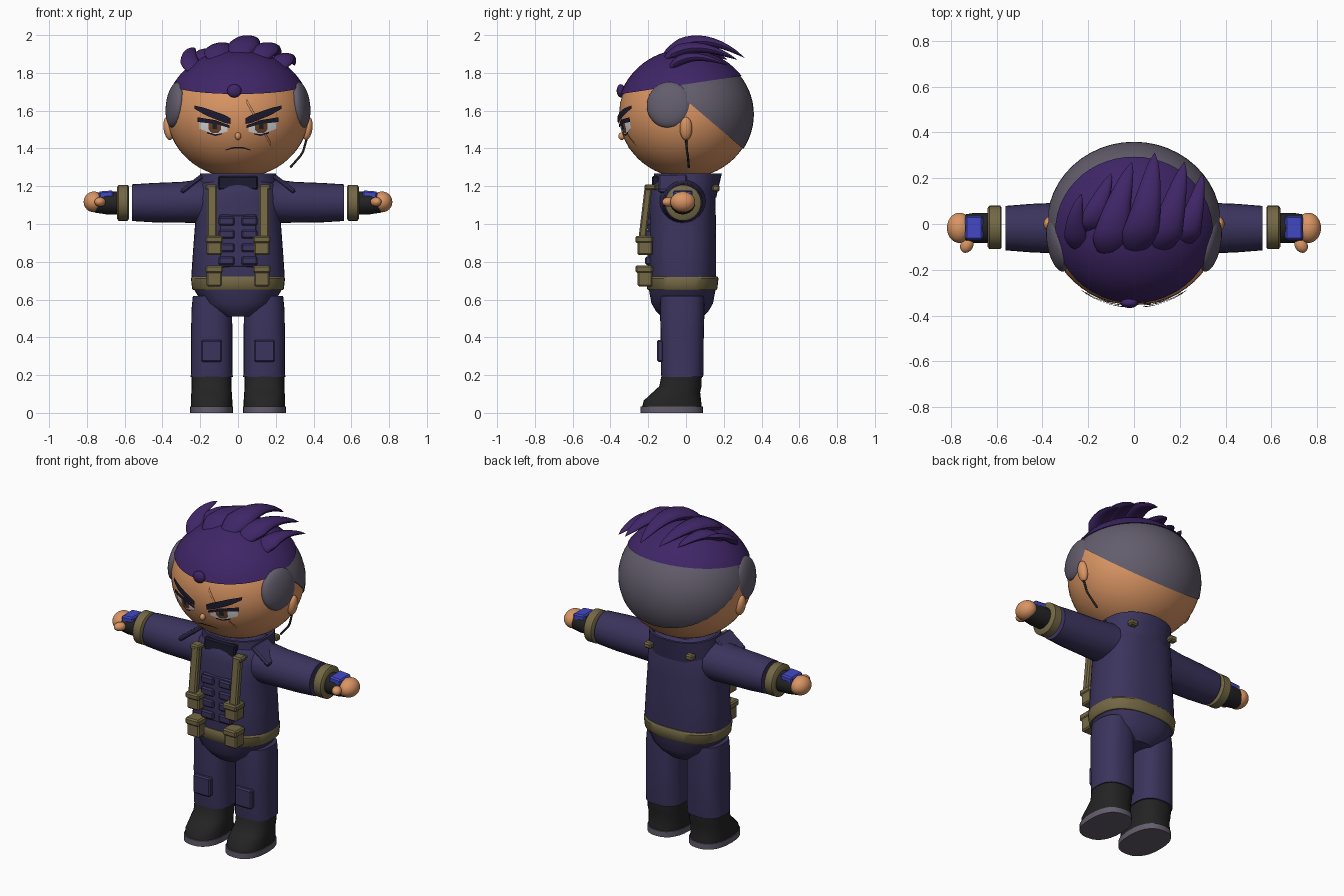
import bpy, bmesh, math
from mathutils import Matrix, Vector, Euler

if "Cube" in bpy.data.objects:
    bpy.data.objects.remove(bpy.data.objects["Cube"])


def material(name, r, g, b):
    m = bpy.data.materials.new(name)
    m.use_nodes = True
    m.diffuse_color = (r, g, b, 1)
    m.node_tree.nodes["Principled BSDF"].inputs["Base Color"].default_value = (r, g, b, 1)
    return m


SKIN = material("skin", .70, .30, .125)
PURPLE = material("purple hair", .050, .019, .135)
NAVY = material("navy cloth", .044, .034, .110)
DARK = material("dark navy", .012, .011, .028)
KHAKI = material("khaki webbing", .175, .140, .060)
BLACK = material("black leather", .017, .017, .017)
GREY = material("shaved grey", .125, .110, .150)
BLUE = material("blue plate", .055, .065, .55)
WHITE = material("eye white", .75, .75, .78)
BROWN = material("iris brown", .16, .06, .025)


def finish(name, bm, mat, angle=38, fix=True):
    if fix:
        bmesh.ops.recalc_face_normals(bm, faces=bm.faces)
    me = bpy.data.meshes.new(name)
    bm.to_mesh(me)
    bm.free()
    me.materials.append(mat)
    me.shade_smooth()
    me.set_sharp_from_angle(angle=math.radians(angle))
    ob = bpy.data.objects.new(name, me)
    bpy.context.collection.objects.link(ob)
    return ob


def loft(name, mat, axis, secs, power=2.0, n=28, caps=True):
    """Skin superellipse rings (cx, cy, cz, a, b) stacked along an axis."""
    bm = bmesh.new()
    i, j = {"x": (1, 2), "y": (0, 2), "z": (0, 1)}[axis]
    rings = []
    for cx, cy, cz, a, b in secs:
        ring = []
        for k in range(n):
            t = 2 * math.pi * k / n
            p = Vector((cx, cy, cz))
            c, s = math.cos(t), math.sin(t)
            p[i] += a * math.copysign(abs(c) ** (2 / power), c)
            p[j] += b * math.copysign(abs(s) ** (2 / power), s)
            ring.append(bm.verts.new(p))
        rings.append(ring)
    for r0, r1 in zip(rings, rings[1:]):
        for k in range(n):
            m = (k + 1) % n
            bm.faces.new((r0[k], r0[m], r1[m], r1[k]))
    if caps:
        bm.faces.new(rings[0])
        bm.faces.new(rings[-1])
    return finish(name, bm, mat)


def box(name, mat, pos, size, rot=(0, 0, 0), bevel=.008):
    bm = bmesh.new()
    bmesh.ops.create_cube(bm, size=1, matrix=Matrix.Diagonal((*size, 1)))
    bmesh.ops.bevel(bm, geom=bm.edges[:], offset=bevel, segments=1, affect="EDGES")
    bm.transform(Matrix.Translation(pos) @ Euler(rot).to_matrix().to_4x4())
    return finish(name, bm, mat, 30)


def ball(name, mat, pos, radii, rot=(0, 0, 0), cuts=(), u=32, v=20):
    """Ellipsoid; every cut is (point, normal) and removes the normal side."""
    bm = bmesh.new()
    bmesh.ops.create_uvsphere(bm, u_segments=u, v_segments=v, radius=1)
    bm.transform(Matrix.Translation(pos) @ Euler(rot).to_matrix().to_4x4()
                 @ Matrix.Diagonal((*radii, 1)))
    for co, no in cuts:
        bmesh.ops.bisect_plane(bm, geom=bm.verts[:] + bm.edges[:] + bm.faces[:],
                               plane_co=co, plane_no=no, clear_outer=True)
        bmesh.ops.holes_fill(bm, edges=[e for e in bm.edges if e.is_boundary])
    return finish(name, bm, mat)


HEAD, RAD = Vector((0, 0, 1.58)), Vector((.375, .354, .336))


def decal(name, mat, cols, off, side=1, n=10, rows=3):
    """Thin patch on the face from columns (x, low z, high z)."""
    bm = bmesh.new()
    grid = []
    for k in range(n + 1):
        f = k / n * (len(cols) - 1)
        q = min(int(f), len(cols) - 2)
        x, lo, hi = Vector(cols[q]).lerp(Vector(cols[q + 1]), f - q)
        line = []
        for r in range(rows + 1):
            z = lo + (hi - lo) * r / rows
            y = -RAD.y * math.sqrt(1 - (x / RAD.x) ** 2 - ((z - HEAD.z) / RAD.z) ** 2)
            line.append(bm.verts.new((x * side, y - off, z)))
        grid.append(line)
    for g0, g1 in zip(grid, grid[1:]):
        for r in range(rows):
            quad = (g0[r], g1[r], g1[r + 1], g0[r + 1])
            bm.faces.new(quad if side > 0 else quad[::-1])
    return finish(name, bm, mat, fix=False)


# Head, shaved sides and hair cap
ball("head", SKIN, HEAD, RAD, u=48, v=32)
ball("shaved_back", GREY, HEAD, RAD * 1.015, cuts=[((0, .03, 1.63), (0, -.85, -1))], u=48, v=32)
ball("hair_cap", PURPLE, HEAD, RAD * 1.03, cuts=[((0, 0, 1.74), (0, .15, -1))], u=48, v=32)
ball("forelock", PURPLE, (-.02, -.345, 1.705), (.038, .022, .035))
ball("nose", SKIN, (0, -.34, 1.465), (.016, .018, .02), u=16, v=10)

# Swept-back hair locks: start, bend, tip, width
locks = [((-.24, -.12, 1.80), (-.28, 0, 1.92), (-.23, .13, 1.93), .05),
         ((-.19, -.05, 1.83), (-.18, .05, 1.96), (-.10, .22, 1.87), .065),
         ((-.11, -.15, 1.85), (-.10, .03, 2.0), (-.01, .27, 1.87), .08),
         ((0, -.14, 1.87), (.06, .06, 2.06), (.09, .31, 1.88), .08),
         ((.11, -.13, 1.86), (.16, .03, 2.0), (.22, .27, 1.87), .075),
         ((.21, -.10, 1.81), (.25, 0, 1.94), (.30, .22, 1.84), .06)]
for start, bend, tip, width in locks:
    secs = []
    for k in range(13):
        t = k / 12
        p = Vector(start).lerp(bend, t).lerp(Vector(bend).lerp(tip, t), t)
        w = width * max(.02, min(1, math.sqrt(t * 4)) * (1 - t) ** .6 * 1.2)
        secs.append((*p, w, w * .5))
    loft("hair_lock", PURPLE, "y", secs, n=14)

# Face details, scar and mouth
decal("scar", BROWN, [(.045, 1.637, 1.665), (.175, 1.407, 1.435)], .002)
decal("scar_ridge", SKIN, [(.047, 1.641, 1.655), (.173, 1.416, 1.428)], .004)
decal("mouth", DARK, [(-.065, 1.389, 1.394), (-.03, 1.399, 1.407),
                      (.03, 1.399, 1.407), (.065, 1.389, 1.394)], .003)

# Parts that repeat on both sides
for s in (1, -1):
    decal("eye_white", WHITE, [(.055, 1.49, 1.515), (.12, 1.472, 1.535), (.205, 1.505, 1.55)], .004, s)
    decal("iris", BROWN, [(.09, 1.50, 1.525), (.105, 1.482, 1.53), (.14, 1.482, 1.538),
                          (.155, 1.50, 1.54)], .006, s)
    decal("pupil", BLACK, [(.11, 1.502, 1.53), (.136, 1.502, 1.536)], .008, s)
    decal("upper_lash", DARK, [(.045, 1.508, 1.522), (.12, 1.53, 1.55), (.215, 1.54, 1.565)], .009, s)
    decal("lower_lash", DARK, [(.085, 1.474, 1.481), (.12, 1.466, 1.475), (.165, 1.48, 1.488)], .006, s)
    decal("brow", DARK, [(.04, 1.53, 1.56), (.07, 1.535, 1.577), (.17, 1.575, 1.613),
                         (.23, 1.61, 1.627)], .012, s)
    ball("temple_pad", GREY, (s * .332, -.09, 1.63), (.045, .12, .122), (0, s * -.12, s * -.2))
    ball("ear", SKIN, (s * .368, 0, 1.505), (.026, .033, .062), (0, s * .15, 0), u=20, v=14)

    # Sleeve, cuff, glove and fist
    loft("sleeve", NAVY, "x", [(s * x, -.018, z, a, b) for x, z, a, b in
         ((.08, 1.13, .13, .11), (.2, 1.12, .12, .115), (.3, 1.115, .112, .108),
          (.45, 1.113, .106, .104), (.562, 1.113, .097, .097))])
    loft("cuff", KHAKI, "x", [(s * x, -.015, 1.112, r, r) for x, r in
         ((.578, .086), (.584, .095), (.632, .095), (.64, .084))])
    loft("glove", BLACK, "x", [(s * x, -.017, 1.112, r, r * .93) for x, r in
         ((.62, .066), (.70, .065), (.757, .056))])
    box("hand_plate", BLUE, (s * .698, -.017, 1.155), (.078, .105, .04), (0, s * .08, 0))
    ball("fist", SKIN, (s * .762, -.017, 1.117), (.055, .066, .055))
    ball("thumb", SKIN, (s * .73, -.092, 1.117), (.028, .036, .025), (0, 0, s * .5), u=16, v=12)

    # Leg, knee pad and boot
    loft("leg", NAVY, "z", [(s * .139, -.02, z, a, b) for z, a, b in
         ((.19, .112, .11), (.21, .110, .113), (.4, .110, .114), (.55, .107, .118), (.62, .10, .115))], 2.5)
    box("knee_pad", NAVY, (s * .14, -.137, .328), (.112, .035, .115))
    loft("boot", BLACK, "z", [(s * .14, y, z, a, b) for y, z, a, b in
         ((-.075, .03, .11, .158), (-.072, .065, .11, .152), (-.05, .11, .107, .125),
          (-.03, .14, .105, .112), (-.022, .205, .106, .106))], 2.4)
    loft("sole", GREY, "z", [(s * .14, -.075, z, .114, .165) for z in (0, .034)], 2.4)

    # Collar point, harness strap and buckles
    box("collar_point", NAVY, (s * .245, -.07, 1.212), (.14, .15, .025), (0, s * .65, 0))
    box("harness_strap", KHAKI, (s * .138, -.215, 1.06), (.052, .04, .28), (-.12, 0, 0))
    box("strap_buckle", KHAKI, (s * .142, -.19, 1.195), (.062, .06, .03))
    box("shoulder_strap", KHAKI, (s * .142, -.16, 1.19), (.04, .09, .022))
    box("back_buckle", KHAKI, (s * .14, .158, 1.19), (.05, .04, .035))

    # Pouches with lids and webbing rows
    for z, h in ((.885, .10), (.725, .11)):
        box("pouch", KHAKI, (s * .126, -.217, z), (.082, .08, h))
        box("pouch_lid", KHAKI, (s * .126, -.222, z + h * .33), (.092, .092, h * .36))
    for z in (1.015, .945, .875, .805):
        box("webbing_row", NAVY, (s * .06, -.198, z), (.085, .036, .046))

# Torso, belt and pelvis
loft("torso", NAVY, "z", [(0, -.02, z, a, b) for z, a, b in
     ((.67, .238, .176), (.73, .247, .18), (.9, .235, .18), (1.03, .225, .178),
      (1.14, .225, .175), (1.21, .20, .16), (1.25, .14, .12))], 2.5, 40)
box("chest_panel", NAVY, (0, -.188, .91), (.20, .03, .28))
loft("belt", KHAKI, "z", [(0, -.02, z, a, a - .057) for z, a in
     ((.65, .236), (.658, .243), (.712, .249), (.722, .243))], 2.5, 40)
loft("pelvis", NAVY, "z", [(0, -.02, z, a, b) for z, a, b in
     ((.51, .09, .11), (.54, .14, .14), (.58, .19, .163), (.66, .236, .178))], 2.4, 40)

# Standing collar with an inner wall, and the undershirt showing in front
loft("collar", NAVY, "z", [(0, y, z, a, b) for y, z, a, b in
     ((-.005, 1.14, .215, .165), (.01, 1.268, .20, .18), (.01, 1.268, .185, .165),
      (0, 1.16, .18, .14))], 2.2, 40, caps=False)
box("undershirt", DARK, (0, -.158, 1.217), (.21, .045, .075))

# Headset microphone on the left side
curve = bpy.data.curves.new("microphone", "CURVE")
curve.dimensions = "3D"
curve.bevel_depth = .006
curve.use_fill_caps = True
path = [(.365, 0, 1.455), (.345, .005, 1.385), (.33, .01, 1.36), (.277, .015, 1.30)]
spline = curve.splines.new("POLY")
spline.points.add(len(path) - 1)
for pt, co in zip(spline.points, path):
    pt.co = (*co, 1)
curve.materials.append(BLACK)
bpy.context.collection.objects.link(bpy.data.objects.new("microphone", curve))
